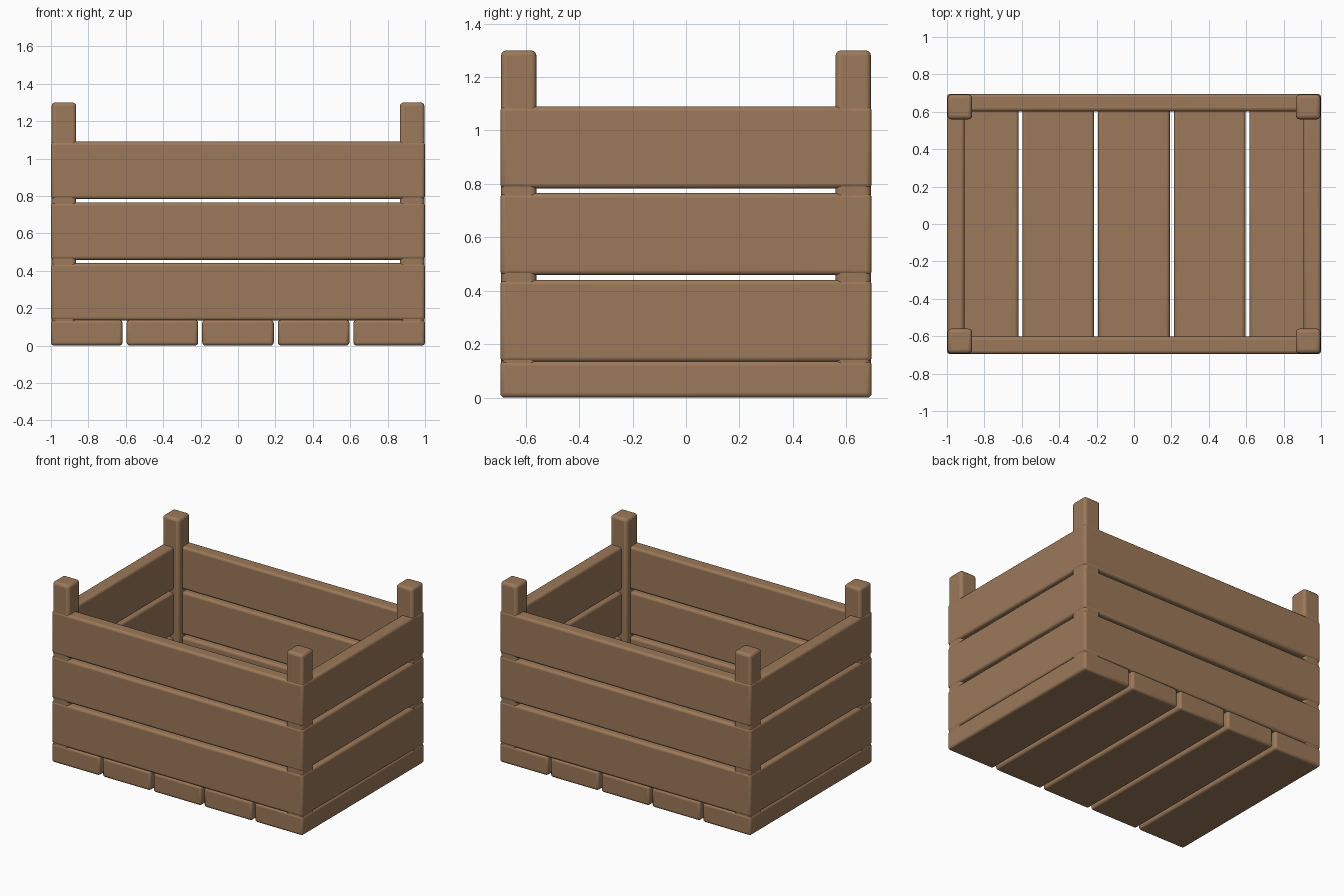
import bpy

# Remove the default cube
old = bpy.data.objects.get("Cube")
if old:
    bpy.data.objects.remove(old, do_unlink=True)

wood = bpy.data.materials.new("brown_wood")
wood.use_nodes = True
wood.diffuse_color = (0.33, 0.19, 0.1, 1)
wood.node_tree.nodes["Principled BSDF"].inputs["Base Color"].default_value = wood.diffuse_color

HALF_X, HALF_Y, HEIGHT = 1.0, 0.695, 1.3
POST, BOARD, GAP = 0.135, 0.093, 0.022
FLOOR = 0.138
RECESS = 0.003


def board(name, low, high, bevel=0.017):
    """Rounded wooden box between two opposite corners."""
    center = [(a + b) / 2 for a, b in zip(low, high)]
    bpy.ops.mesh.primitive_cube_add(size=1, location=center)
    ob = bpy.context.object
    ob.name = name
    ob.scale = [b - a for a, b in zip(low, high)]
    bpy.ops.object.transform_apply(location=False, rotation=False, scale=True)
    ob.data.materials.append(wood)
    mod = ob.modifiers.new("rounded_edges", "BEVEL")
    mod.width = bevel
    mod.segments = 3
    bpy.ops.object.shade_smooth_by_angle()
    return ob


# Floor planks, running front to back
pitch = (2 * HALF_X + GAP) / 5
for i in range(5):
    x = -HALF_X + i * pitch
    board(f"floor_plank_{i + 1}", (x, -HALF_Y, 0), (x + pitch - GAP, HALF_Y, FLOOR))

# Corner posts
for sx, side in ((-1, "right"), (1, "left")):
    for sy, end in ((-1, "front"), (1, "back")):
        xs = sorted((sx * (HALF_X - RECESS), sx * (HALF_X - POST)))
        ys = sorted((sy * (HALF_Y - RECESS), sy * (HALF_Y - POST)))
        board(f"{end}_{side}_post", (xs[0], ys[0], 0.003), (xs[1], ys[1], HEIGHT), 0.02)

# Three rows of wall slats on all four sides
row = (1.09 - FLOOR + GAP) / 3
for i in range(3):
    z0 = FLOOR - 0.004 + i * row
    z1 = FLOOR + (i + 1) * row - GAP
    for s, end, side in ((-1, "front", "right"), (1, "back", "left")):
        ys = sorted((s * HALF_Y, s * (HALF_Y - BOARD)))
        board(f"{end}_slat_{i + 1}", (-HALF_X, ys[0], z0), (HALF_X, ys[1], z1))
        xs = sorted((s * HALF_X, s * (HALF_X - BOARD)))
        board(f"{side}_slat_{i + 1}", (xs[0], -HALF_Y, z0), (xs[1], HALF_Y, z1))
